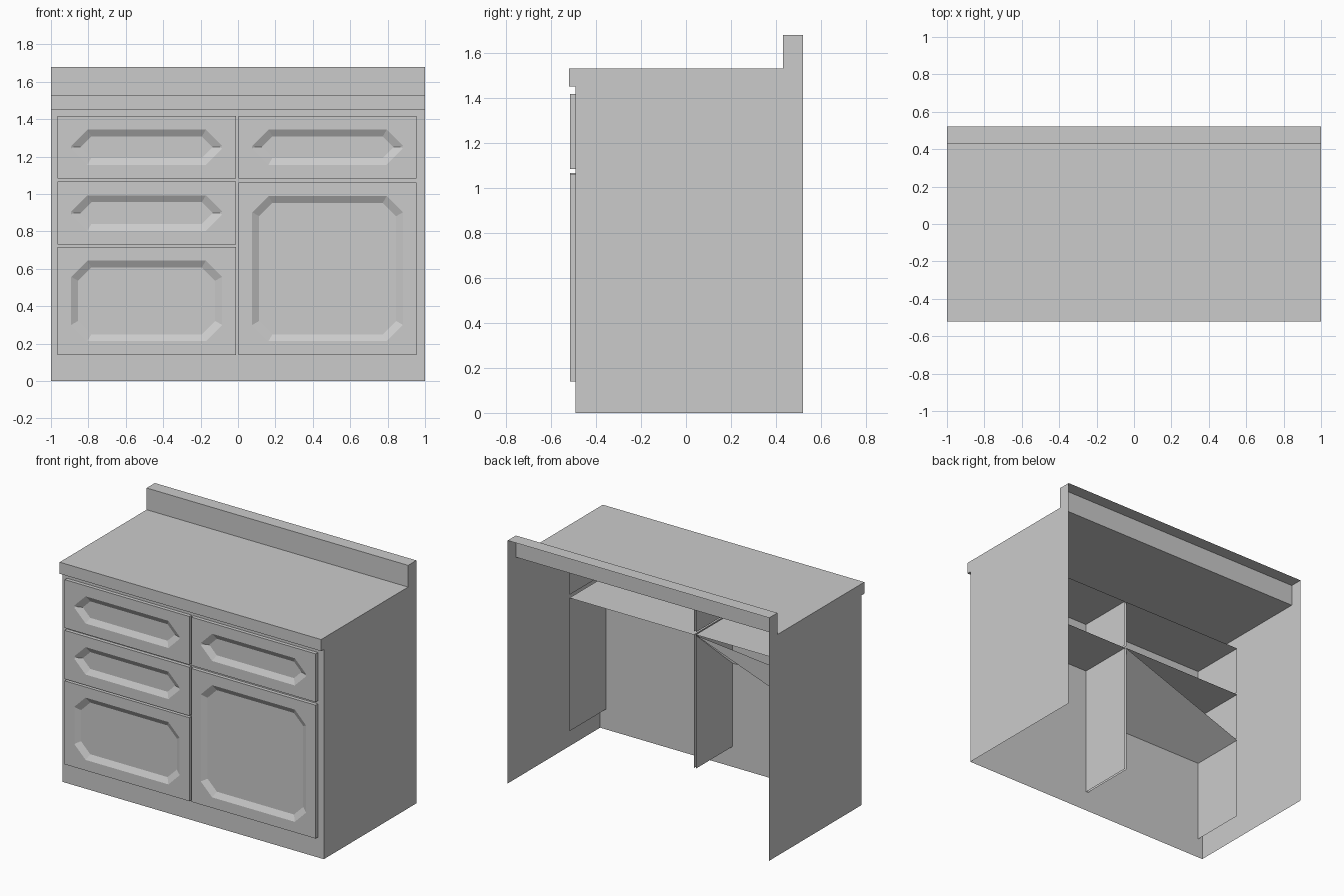
import bpy, bmesh

cube = bpy.data.objects.get("Cube")
if cube:
    bpy.data.objects.remove(cube, do_unlink=True)

grey = bpy.data.materials.new("light_grey")
grey.use_nodes = True
colour = (0.6, 0.6, 0.6, 1)
grey.diffuse_color = colour
grey.node_tree.nodes["Principled BSDF"].inputs["Base Color"].default_value = colour

BODY_Y = -0.49     # cabinet front
DOOR_Y = -0.515    # door and drawer fronts
BOX_Y = -0.09      # rear edge of the inner boxes


def finish(bm, name):
    mesh = bpy.data.meshes.new(name)
    bm.to_mesh(mesh)
    bm.free()
    mesh.materials.append(grey)
    obj = bpy.data.objects.new(name, mesh)
    bpy.context.collection.objects.link(obj)
    return obj


def loop(bm, points, y):
    return [bm.verts.new((x, y, z)) for x, z in points]


def bridge(bm, a, b):
    n = len(a)
    for i in range(n):
        j = (i + 1) % n
        bm.faces.new((a[i], a[j], b[j], b[i]))


def octagon(x0, x1, z0, z1, inset, cut):
    x0, x1, z0, z1 = x0 + inset, x1 - inset, z0 + inset, z1 - inset
    return [(x0 + cut, z0), (x1 - cut, z0), (x1, z0 + cut), (x1, z1 - cut),
            (x1 - cut, z1), (x0 + cut, z1), (x0, z1 - cut), (x0, z0 + cut)]


# Cabinet shell: worktop, lip, upstand, front and sides; back and base stay open
def cabinet_shell():
    profile = [(0.52, 0), (0.52, 1.68), (0.43, 1.68), (0.43, 1.53),
               (-0.52, 1.53), (-0.52, 1.45), (BODY_Y, 1.45), (BODY_Y, 0)]
    bm = bmesh.new()
    left, right = ([bm.verts.new((x, y, z)) for y, z in profile] for x in (1, -1))
    bm.faces.new(left[::-1])
    bm.faces.new(right)
    for i in range(1, len(profile) - 1):
        bm.faces.new((left[i], left[i + 1], right[i + 1], right[i]))
    finish(bm, "cabinet_shell")


# Front panel with a bevelled, sunken octagon
def front_panel(name, x0, x1, z0, z1):
    rect = [(x0, z0), (x1, z0), (x1, z1), (x0, z1)]
    bm = bmesh.new()
    back = loop(bm, rect, BODY_Y)
    edge = loop(bm, rect, DOOR_Y)
    rim = loop(bm, octagon(x0, x1, z0, z1, 0.073, 0.087), DOOR_Y)
    floor = loop(bm, octagon(x0, x1, z0, z1, 0.11, 0.071), DOOR_Y + 0.021)
    bridge(bm, back, edge)
    for i in range(4):
        j = (i + 1) % 4
        bm.faces.new((edge[i], edge[j], rim[2 * i + 1], rim[2 * i]))
        bm.faces.new((edge[j], rim[2 * j], rim[2 * i + 1]))
    bridge(bm, rim, floor)
    bm.faces.new(floor)
    bmesh.ops.recalc_face_normals(bm, faces=bm.faces[:])
    finish(bm, name)


# Inner box: two sides and a top, optionally with one raised rear corner
def inner_box(name, x0, x1, z0, z1, raised):
    path = [(x0, z0), (x0, z1), (x1, z1), (x1, z0)]
    bm = bmesh.new()
    front = loop(bm, path, BODY_Y)
    rear = loop(bm, path, BOX_Y)
    rear[2].co.z = raised or z1
    for i in range(3):
        bm.faces.new((front[i], front[i + 1], rear[i + 1], rear[i]))
    finish(bm, name)


cabinet_shell()
RIGHT_COL, LEFT_COL = (-0.965, -0.012), (0.003, 0.955)
fronts = [
    ("upper_right_drawer", RIGHT_COL, 1.083, 1.417, None),
    ("middle_right_drawer", RIGHT_COL, 0.73, 1.066, None),
    ("lower_right_door", RIGHT_COL, 0.14, 0.717, 1.062),
    ("upper_left_drawer", LEFT_COL, 1.083, 1.417, None),
    ("left_door", LEFT_COL, 0.14, 1.062, None),
]
for name, (x0, x1), z0, z1, raised in fronts:
    front_panel(name + "_front", x0, x1, z0, z1)
    inner_box(name + "_box", x0, x1, z0, z1, raised)
